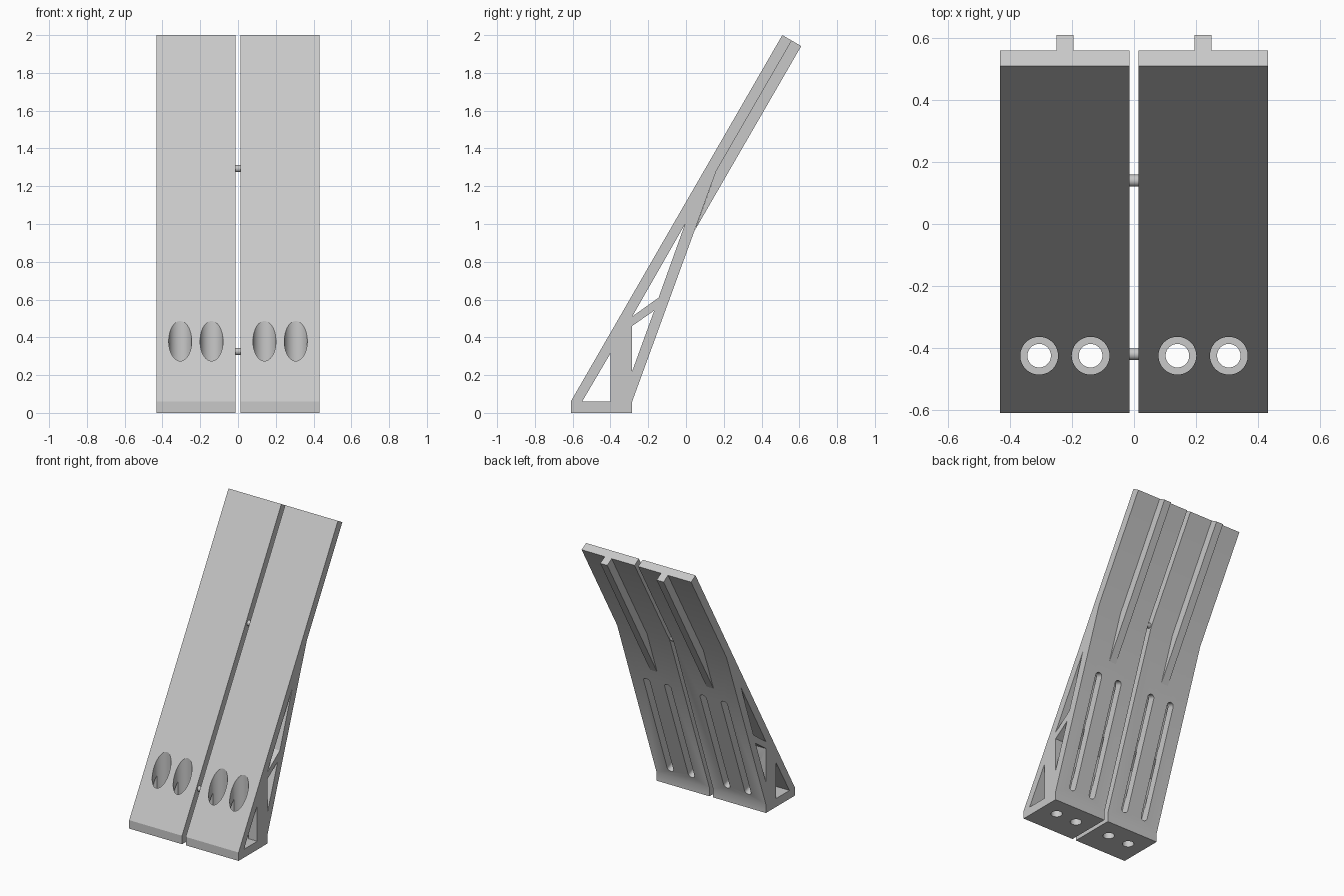
import bpy, bmesh, math
from mathutils import Vector

cube = bpy.data.objects.get("Cube")
if cube:
    bpy.data.objects.remove(cube, do_unlink=True)

grey = bpy.data.materials.new("light_grey")
grey.use_nodes = True
grey.diffuse_color = (0.58, 0.58, 0.58, 1)
grey.node_tree.nodes["Principled BSDF"].inputs["Base Color"].default_value = (0.58, 0.58, 0.58, 1)


def extrude(name, points, vector):
    """Solid made by sweeping a flat outline along a vector."""
    bm = bmesh.new()
    face = bm.faces.new([bm.verts.new(p) for p in points])
    swept = bmesh.ops.extrude_face_region(bm, geom=[face], use_keep_orig=True)
    moved = [g for g in swept["geom"] if isinstance(g, bmesh.types.BMVert)]
    bmesh.ops.translate(bm, verts=moved, vec=vector)
    bmesh.ops.recalc_face_normals(bm, faces=bm.faces)
    mesh = bpy.data.meshes.new(name)
    bm.to_mesh(mesh)
    bm.free()
    mesh.materials.append(grey)
    obj = bpy.data.objects.new(name, mesh)
    bpy.context.collection.objects.link(obj)
    return obj


def side_prism(name, profile, x0, x1):
    return extrude(name, [(x0, y, z) for y, z in profile], (x1 - x0, 0, 0))


def arc(centre, u, v, radius, start, end, steps):
    angles = [start + (end - start) * i / steps for i in range(steps + 1)]
    return [centre + radius * (math.cos(a) * u + math.sin(a) * v) for a in angles]


def rod(name, base, u, v, radius, vector):
    return extrude(name, arc(Vector(base), u, v, radius, 0, math.tau, 48)[:-1], vector)


def select(obj):
    bpy.ops.object.select_all(action="DESELECT")
    obj.select_set(True)
    bpy.context.view_layer.objects.active = obj


def cut(obj, cutter):
    cutter.hide_render = True
    mod = obj.modifiers.new("cut", "BOOLEAN")
    mod.operation, mod.solver, mod.object = "DIFFERENCE", "EXACT", cutter
    select(obj)
    bpy.ops.object.modifier_apply(modifier=mod.name)
    bpy.data.objects.remove(cutter, do_unlink=True)


X, Y, Z = Vector((1, 0, 0)), Vector((0, 1, 0)), Vector((0, 0, 1))

# Side profiles as (y, z)
outline = [(-0.61, 0), (-0.61, 0.06), (0.51, 2), (0.56, 1.971),
           (0.16, 1.28), (-0.285, 0.06), (-0.285, 0)]
rib_outline = [(0.56, 1.971), (0.61, 1.942), (0.047, 0.967), (0.16, 1.28)]
windows = [
    [(-0.55, 0.06), (-0.40, 0.06), (-0.40, 0.315)],
    [(-0.285, 0.51), (-0.005, 1.0), (-0.145, 0.61)],
    [(-0.285, 0.22), (-0.285, 0.46), (-0.168, 0.542)],
]
back_foot = Vector((0, -0.285, 0.06))
back_dir = (Vector((0, 0.16, 1.28)) - back_foot).normalized()
back_normal = back_dir.cross(X)
if back_normal.y < 0:
    back_normal.negate()

for label, s in (("left", 1), ("right", -1)):
    # Leaning panel with its foot
    panel = side_prism(label + "_panel", outline, s * 0.0145, s * 0.432)
    for window in windows:
        cut(panel, side_prism("window_cutter", window, -s, s))

    for x in (0.14, 0.306):
        # Screw hole with a wide bore above it
        cut(panel, rod("bore_cutter", (s * x, -0.425, 0.06), X, Y, 0.061, Z))
        cut(panel, rod("hole_cutter", (s * x, -0.425, -0.1), X, Y, 0.038, Z * 0.3))
        # Long round-ended slot in the back
        low = back_foot + X * s * x + back_dir * 0.075 + back_normal * 0.02
        high = low + back_dir * 0.77
        loop = (arc(high, X, back_dir, 0.025, 0, math.pi, 12)
                + arc(low, X, back_dir, 0.025, math.pi, math.tau, 12))
        cut(panel, extrude("slot_cutter", loop, back_normal * -0.08))

    select(panel)
    bpy.ops.object.shade_smooth_by_angle(angle=math.radians(25))

    # Stiffening rib on the back
    side_prism(label + "_rib", rib_outline, s * 0.195, s * 0.25)

# Pins joining the two panels
for label, y, z in (("upper", 0.14, 1.293), ("lower", -0.42, 0.325)):
    pin = rod(label + "_pin", (-0.04, y, z), Y, Z, 0.019, X * 0.08)
    select(pin)
    bpy.ops.object.shade_smooth_by_angle(angle=math.radians(25))
